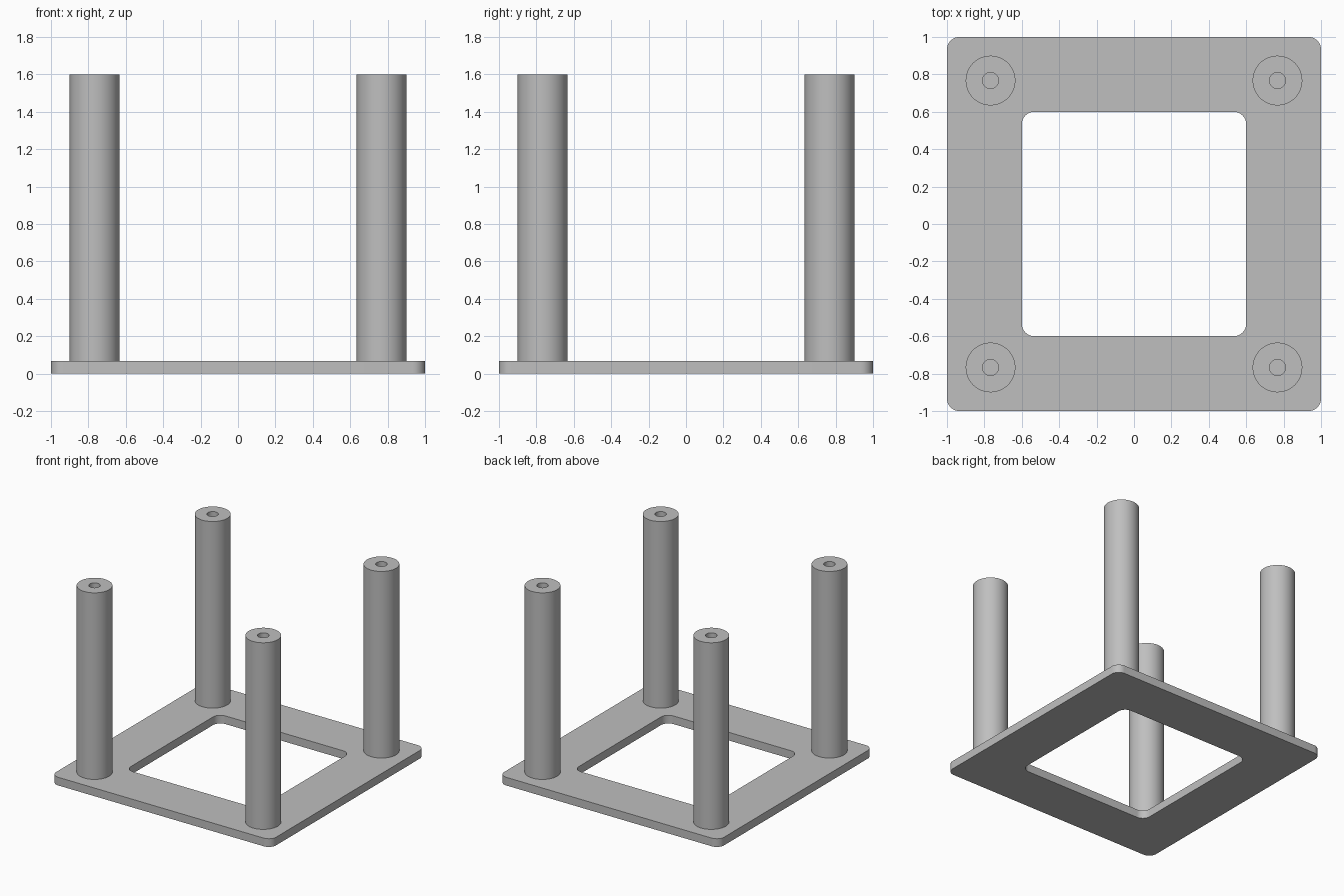
import bpy
import bmesh
from math import cos, sin, pi, radians

cube = bpy.data.objects.get("Cube")
if cube:
    bpy.data.objects.remove(cube, do_unlink=True)

PLATE_TOP = 0.067
POST_TOP = 1.6
POST_OFFSET = 0.767
CORNER = 0.067

grey = bpy.data.materials.new("plain grey")
grey.use_nodes = True
colour = (0.52, 0.52, 0.52, 1)
grey.diffuse_color = colour
grey.node_tree.nodes["Principled BSDF"].inputs["Base Color"].default_value = colour


def finish(bm, name, location=(0, 0, 0)):
    bmesh.ops.recalc_face_normals(bm, faces=bm.faces)
    mesh = bpy.data.meshes.new(name)
    bm.to_mesh(mesh)
    bm.free()
    mesh.materials.append(grey)
    obj = bpy.data.objects.new(name, mesh)
    obj.location = location
    bpy.context.collection.objects.link(obj)
    bpy.ops.object.select_all(action="DESELECT")
    obj.select_set(True)
    bpy.context.view_layer.objects.active = obj
    bpy.ops.object.shade_smooth_by_angle(angle=radians(30))
    return obj


def rounded_square(bm, half, z, steps=10):
    """Ring of vertices around a square with rounded corners."""
    ring = []
    for corner in range(4):
        mid = pi / 4 + corner * pi / 2
        cx = (half - CORNER) * (1 if cos(mid) > 0 else -1)
        cy = (half - CORNER) * (1 if sin(mid) > 0 else -1)
        for i in range(steps + 1):
            a = corner * pi / 2 + i / steps * pi / 2
            ring.append(bm.verts.new((cx + CORNER * cos(a), cy + CORNER * sin(a), z)))
    return ring


def circle(bm, radius, z, sides=48):
    return [bm.verts.new((radius * cos(2 * pi * i / sides),
                          radius * sin(2 * pi * i / sides), z)) for i in range(sides)]


def bridge(bm, a, b):
    for i in range(len(a)):
        j = (i + 1) % len(a)
        bm.faces.new((a[i], a[j], b[j], b[i]))


# Base plate with a rounded square window
bm = bmesh.new()
rings = [rounded_square(bm, half, z) for half, z in
         ((1, 0), (1, PLATE_TOP), (0.6, PLATE_TOP), (0.6, 0))]
for i in range(4):
    bridge(bm, rings[i], rings[(i + 1) % 4])
finish(bm, "base_plate")

# Corner posts, each with a blind screw hole in the top
for side, x in (("left", POST_OFFSET), ("right", -POST_OFFSET)):
    for end, y in (("front", -POST_OFFSET), ("back", POST_OFFSET)):
        bm = bmesh.new()
        rings = [circle(bm, r, z) for r, z in
                 ((0.133, PLATE_TOP - 0.005), (0.133, POST_TOP),
                  (0.043, POST_TOP), (0.043, POST_TOP - 0.5))]
        for a, b in zip(rings, rings[1:]):
            bridge(bm, a, b)
        bm.faces.new(rings[0])
        bm.faces.new(rings[-1])
        finish(bm, f"{end}_{side}_post", (x, y, 0))
